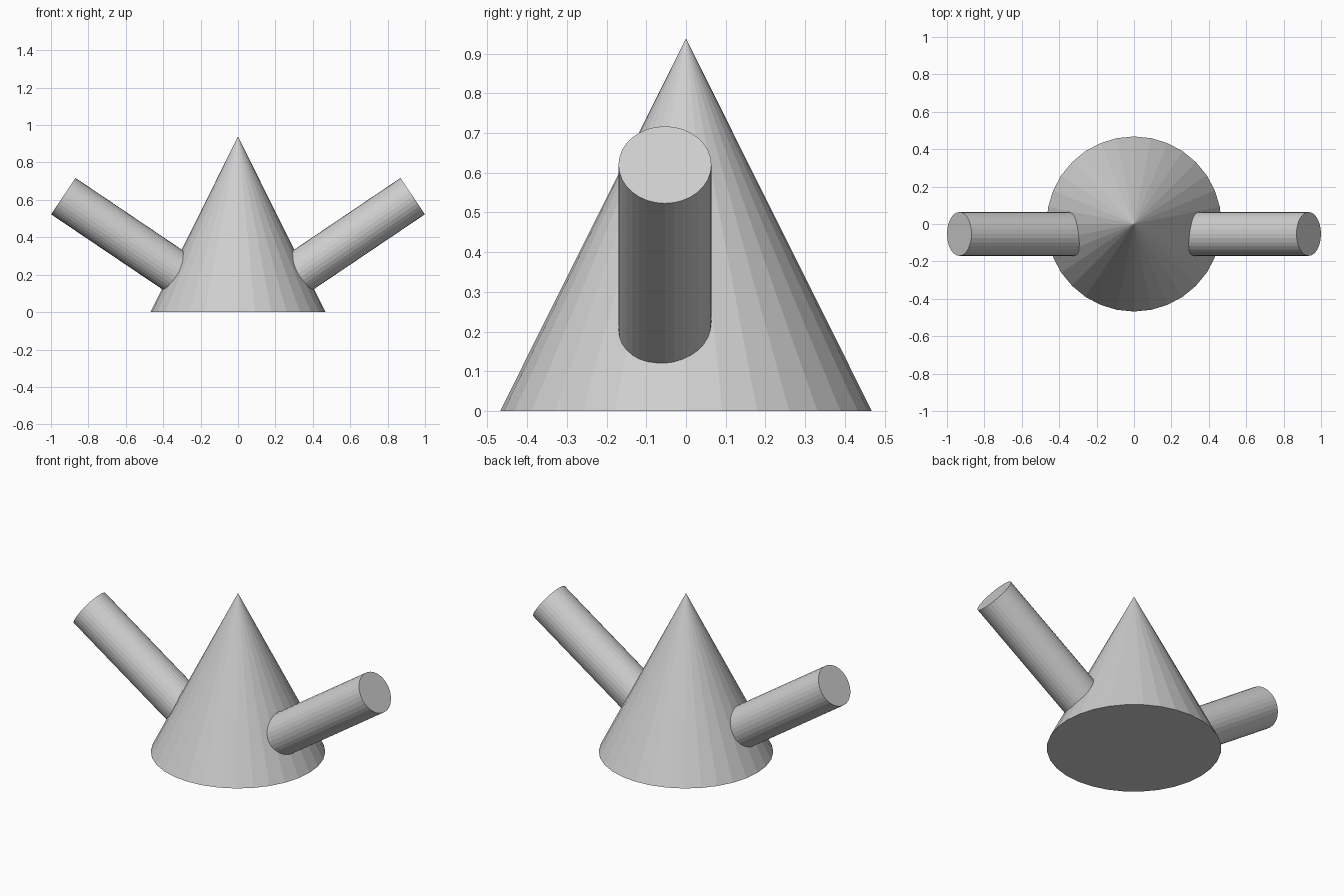
import bpy
import math
from mathutils import Vector

cube = bpy.data.objects.get("Cube")
if cube:
    bpy.data.objects.remove(cube, do_unlink=True)

# Single plain grey material
grey = bpy.data.materials.new("light_grey")
grey.use_nodes = True
colour = (0.62, 0.62, 0.62, 1)
grey.diffuse_color = colour
grey.node_tree.nodes["Principled BSDF"].inputs["Base Color"].default_value = colour


def finish(name):
    obj = bpy.context.object
    obj.name = name
    obj.data.materials.append(grey)


# Cone body standing on the ground
HEIGHT = 0.938
bpy.ops.mesh.primitive_cone_add(vertices=32, radius1=0.468, radius2=0, depth=HEIGHT,
                                location=(0, 0, HEIGHT / 2))
finish("cone_body")

# Two raised arms, their inner ends buried in the cone
RADIUS, LENGTH, TILT = 0.117, 0.8, math.radians(34)
for side, name in ((1, "left_arm"), (-1, "right_arm")):
    axis = Vector((side * math.cos(TILT), 0, math.sin(TILT)))
    tip = Vector((side * 0.934, -0.053, 0.62))
    bpy.ops.mesh.primitive_cylinder_add(vertices=32, radius=RADIUS, depth=LENGTH,
                                        location=tip - axis * LENGTH / 2,
                                        rotation=(0, side * (math.pi / 2 - TILT), 0))
    finish(name)
